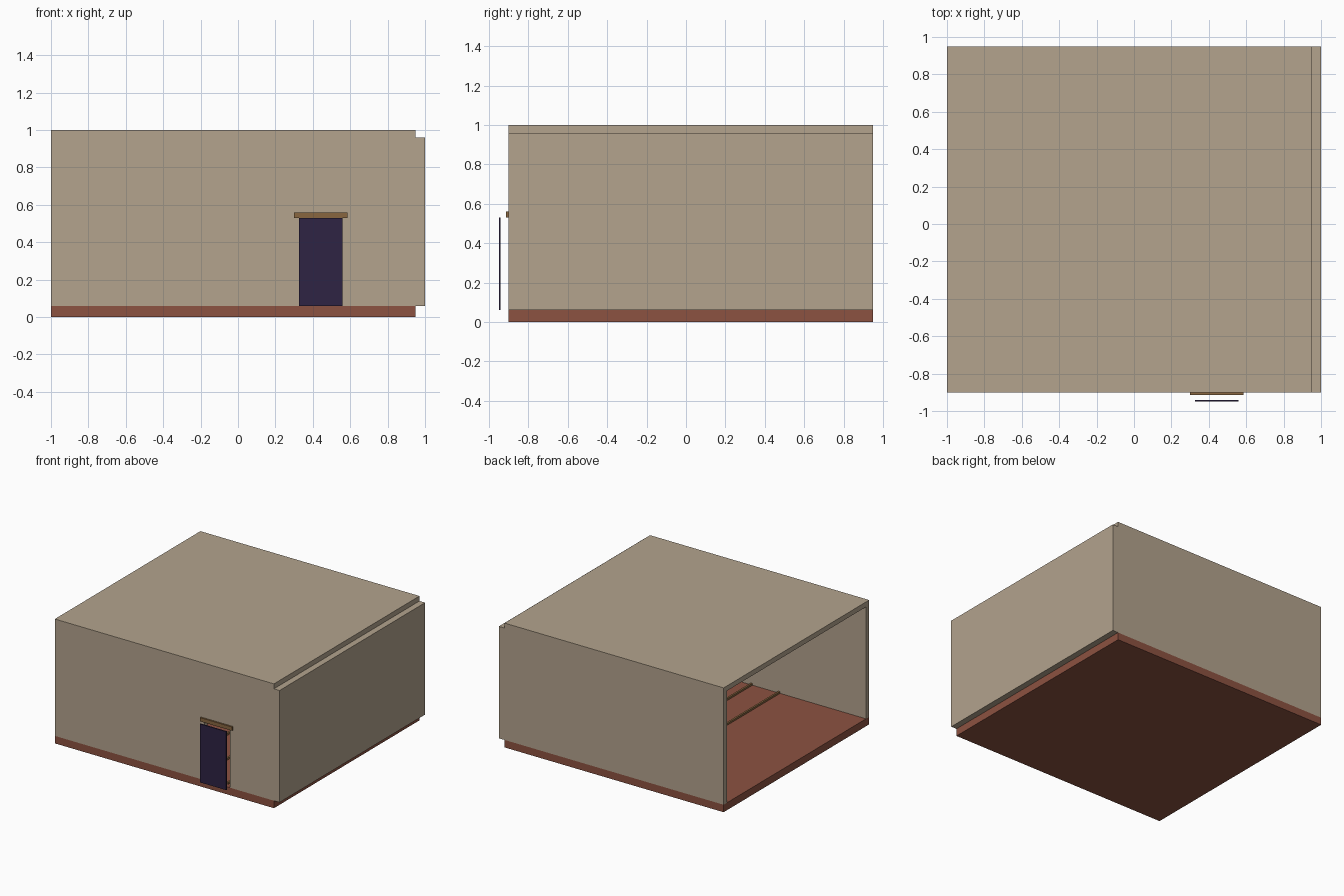
import bpy, bmesh
from mathutils import Vector

if "Cube" in bpy.data.objects:
    bpy.data.objects.remove(bpy.data.objects["Cube"])


def material(name, rgb):
    m = bpy.data.materials.new(name)
    lin = [(c / 255 / 12.92) if c < 10 else ((c / 255 + 0.055) / 1.055) ** 2.4 for c in rgb]
    m.diffuse_color = (*lin, 1)
    m.use_nodes = True
    m.node_tree.nodes["Principled BSDF"].inputs["Base Color"].default_value = m.diffuse_color
    return m


PLASTER = material("tan_plaster", (179, 163, 141))
BRICK = material("brick_red", (140, 82, 65))
WOOD = material("brown_wood", (136, 102, 64))
DOOR = material("dark_purple", (46, 35, 67))


def prism(name, points, offset, mat):
    """Extrude a flat outline along an offset vector."""
    bm = bmesh.new()
    face = bm.faces.new([bm.verts.new(p) for p in points])
    new = bmesh.ops.extrude_face_region(bm, geom=[face])["geom"]
    bmesh.ops.translate(bm, vec=Vector(offset),
                        verts=[g for g in new if isinstance(g, bmesh.types.BMVert)])
    bmesh.ops.recalc_face_normals(bm, faces=bm.faces)
    mesh = bpy.data.meshes.new(name)
    bm.to_mesh(mesh)
    bm.free()
    mesh.materials.append(mat)
    obj = bpy.data.objects.new(name, mesh)
    bpy.context.collection.objects.link(obj)
    return obj


def box(name, x, y, z, mat):
    outline = [(x[0], y[0], z[0]), (x[1], y[0], z[0]), (x[1], y[1], z[0]), (x[0], y[1], z[0])]
    return prism(name, outline, (0, 0, z[1] - z[0]), mat)


FRONT, BACK, LEFT, RIGHT = -0.90, 0.95, -1.0, 0.95
FLOOR, TOP, T = 0.06, 1.0, 0.04

# Floor slab
box("floor", (LEFT, RIGHT), (FRONT, BACK), (0, FLOOR), BRICK)

# Front wall, roof and back wall as one arch-shaped shell, open on the left
arch = [(FRONT, FLOOR), (FRONT, TOP), (BACK, TOP), (BACK, FLOOR),
        (BACK - T, FLOOR), (BACK - T, TOP - T), (FRONT + T, TOP - T), (FRONT + T, FLOOR)]
shell = prism("walls_and_roof", [(LEFT, y, z) for y, z in arch], (RIGHT - LEFT, 0, 0), PLASTER)

# Doorway cut through the front wall
cutter = box("doorway_cutter", (0.33, 0.56), (FRONT - 0.1, FRONT + 0.1), (0.0, 0.53), PLASTER)
cutter.hide_render = True
cutter.hide_set(True)
cut = shell.modifiers.new("doorway", "BOOLEAN")
cut.operation = "DIFFERENCE"
cut.solver = "EXACT"
cut.object = cutter

# Right wall, set outside the floor and slightly lower than the roof
box("right_wall", (RIGHT, 1.0), (FRONT, BACK), (FLOOR, TOP - T), PLASTER)

# Door panel standing in front of the doorway, with a lintel above
box("door", (0.325, 0.56), (-0.95, -0.94), (FLOOR, 0.53), DOOR)
box("lintel", (0.30, 0.585), (FRONT - 0.013, FRONT), (0.53, 0.56), WOOD)

# Thin wooden strips across the floor
for i in range(5):
    x = -0.235 + i * 0.245
    box(f"floor_strip_{i + 1}", (x, x + 0.015), (FRONT + T, BACK - T), (FLOOR, FLOOR + 0.015), WOOD)
